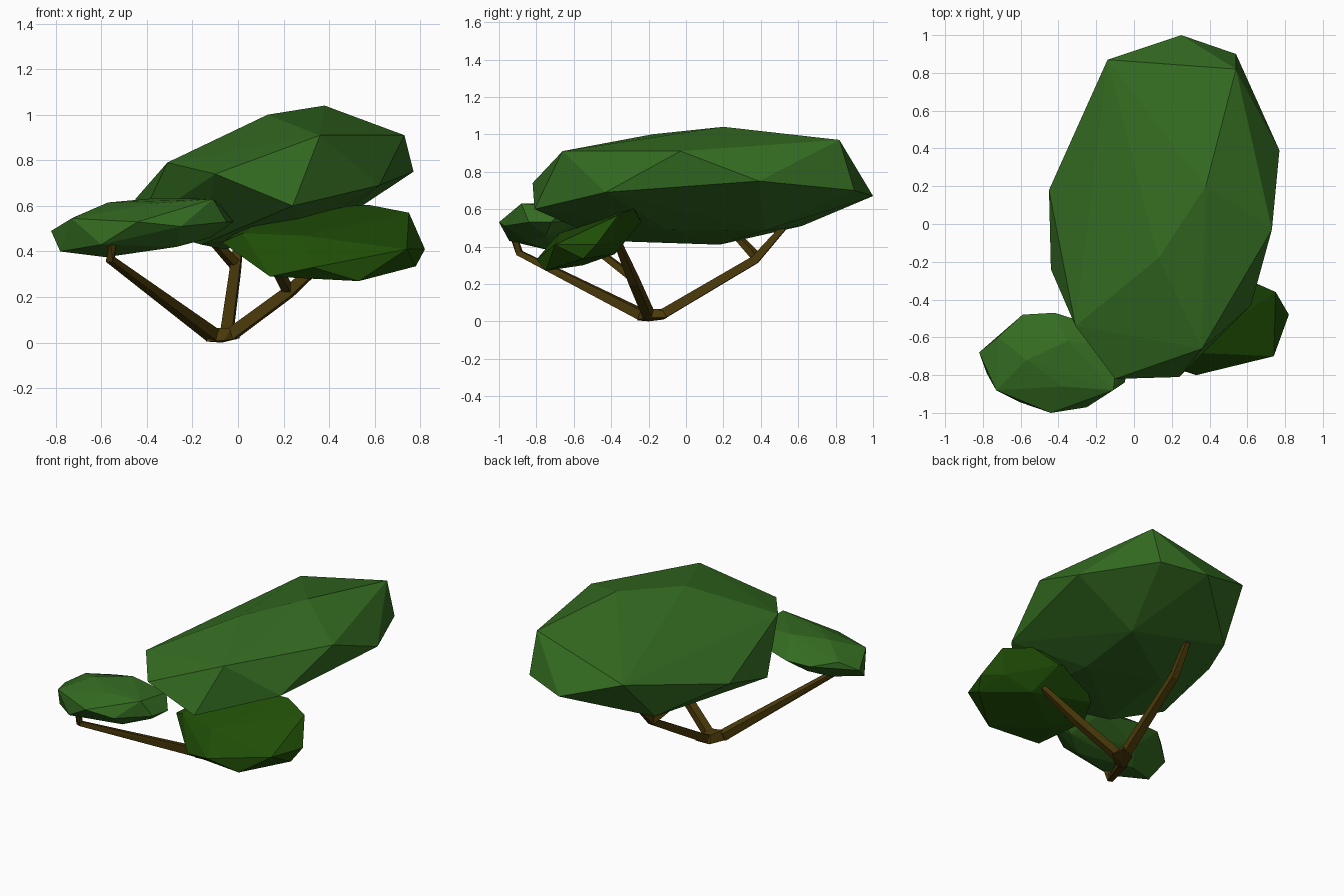
import bpy, bmesh, math
from mathutils import Vector


def material(name, rgb):
    m = bpy.data.materials.new(name)
    m.diffuse_color = (*rgb, 1)
    return m


LEAF = material("leaf green", (0.034, 0.148, 0.015))
DARK = material("deep leaf green", (0.014, 0.076, 0.002))
BARK = material("bark brown", (0.070, 0.042, 0.003))


def hull_into(bm, points):
    """Wrap a faceted convex skin around a few points."""
    verts = [bm.verts.new(p) for p in points]
    res = bmesh.ops.convex_hull(bm, input=verts)
    junk = {g for g in res["geom_interior"] + res["geom_unused"]
            if isinstance(g, bmesh.types.BMVert) and g.is_valid}
    bmesh.ops.delete(bm, geom=list(junk), context='VERTS')


def finish(bm, name, mat):
    bmesh.ops.recalc_face_normals(bm, faces=bm.faces)
    me = bpy.data.meshes.new(name)
    bm.to_mesh(me)
    bm.free()
    me.materials.append(mat)
    ob = bpy.data.objects.new(name, me)
    bpy.context.collection.objects.link(ob)
    return ob


def foliage(name, mat, points):
    bm = bmesh.new()
    hull_into(bm, points)
    return finish(bm, name, mat)


# Large tilted crown
foliage("main_crown", LEAF, [
    (0.38, 0.20, 1.04), (0.13, -0.18, 1.0), (0.36, -0.66, 0.91), (0.73, -0.03, 0.91),
    (0.77, 0.39, 0.75), (-0.10, -0.82, 0.74), (0.54, 0.82, 0.97), (0.25, 1.0, 0.67),
    (0.54, 0.90, 0.70), (-0.14, 0.87, 0.80), (-0.31, -0.54, 0.79), (-0.45, 0.18, 0.63),
    (-0.44, -0.24, 0.51), (0.62, -0.43, 0.69), (0.24, -0.81, 0.60), (-0.06, 0.18, 0.41),
    (-0.20, 0.62, 0.51), (-0.16, -0.42, 0.43), (0.30, -0.10, 0.49), (0.37, 0.42, 0.485)])

# Flat clump at the front left
foliage("left_clump", LEAF, [
    (-0.82, -0.68, 0.49), (-0.73, -0.88, 0.545), (-0.44, -1.0, 0.53), (-0.25, -0.97, 0.51),
    (-0.05, -0.84, 0.53), (-0.11, -0.88, 0.63), (-0.38, -0.86, 0.61), (-0.57, -0.72, 0.615),
    (-0.72, -0.60, 0.55), (-0.59, -0.48, 0.53), (-0.42, -0.47, 0.53), (-0.35, -0.62, 0.635),
    (-0.08, -0.65, 0.61), (-0.78, -0.79, 0.40), (-0.58, -0.71, 0.375), (-0.60, -0.945, 0.43),
    (-0.27, -0.85, 0.42), (-0.12, -0.75, 0.46), (-0.50, -0.58, 0.44), (-0.02, -0.72, 0.53),
    (-0.20, -0.54, 0.54)])

# Dark clump at the front right
foliage("right_clump", DARK, [
    (0.82, -0.48, 0.41), (0.75, -0.36, 0.57), (0.57, -0.28, 0.605), (0.74, -0.70, 0.41),
    (0.33, -0.80, 0.33), (0.53, -0.75, 0.27), (0.14, -0.74, 0.29), (0.78, -0.55, 0.335),
    (-0.07, -0.56, 0.44), (0.02, -0.62, 0.48), (0.02, -0.40, 0.50), (0.20, -0.26, 0.58),
    (0.40, -0.24, 0.53), (0.50, -0.38, 0.36), (0.20, -0.55, 0.30), (0.05, -0.35, 0.44),
    (0.28, -0.68, 0.47), (0.10, -0.47, 0.54), (0.70, -0.40, 0.42)])


def ring(p, r, axis):
    """Square cross-section around a branch point."""
    side = axis.cross(Vector((0, 0, 1)))
    side = side.normalized() if side.length > 0.01 else Vector((1, 0, 0))
    up = side.cross(axis).normalized()
    return [p + (side * a + up * b) * r for a, b in ((1, 1), (-1, 1), (-1, -1), (1, -1))]


def branch(name, path):
    """Four-sided tapering branch along (x, y, z, half width) points."""
    pts = [Vector(p[:3]) for p in path]
    dirs = [(b - a).normalized() for a, b in zip(pts, pts[1:])]
    rings = []
    for i, p in enumerate(pts):
        d = dirs[max(i - 1, 0)] + dirs[min(i, len(dirs) - 1)]
        rings.append(ring(p, path[i][3], d.normalized()))
    bm = bmesh.new()
    for a, b in zip(rings, rings[1:]):
        hull_into(bm, a + b)
    return finish(bm, name, BARK)


# Trunk stump where the branches meet
bm = bmesh.new()
hull_into(bm, [(-0.14, -0.26, 0.005), (-0.06, -0.26, 0.01), (0.01, -0.20, 0.02), (0.0, -0.10, 0.02),
               (-0.09, -0.12, 0.01), (-0.11, -0.24, 0.065), (-0.03, -0.22, 0.065),
               (-0.03, -0.13, 0.065), (-0.08, -0.15, 0.06), (-0.07, -0.20, 0.0)])
finish(bm, "trunk_base", BARK)

# Branches and forks
branch("left_branch", [(-0.11, -0.23, 0.032, 0.027), (-0.56, -0.89, 0.365, 0.016),
                       (-0.55, -0.92, 0.45, 0.015)])
branch("back_branch", [(-0.05, -0.13, 0.036, 0.026), (-0.01, 0.37, 0.33, 0.022),
                       (0.01, 0.52, 0.50, 0.016)])
branch("back_fork", [(-0.01, 0.38, 0.34, 0.02), (-0.12, 0.27, 0.46, 0.016)])
branch("right_branch", [(-0.03, -0.20, 0.036, 0.026), (0.22, -0.28, 0.22, 0.024),
                        (0.43, -0.36, 0.41, 0.016)])
branch("right_fork", [(0.22, -0.28, 0.23, 0.02), (0.15, -0.45, 0.36, 0.016)])
